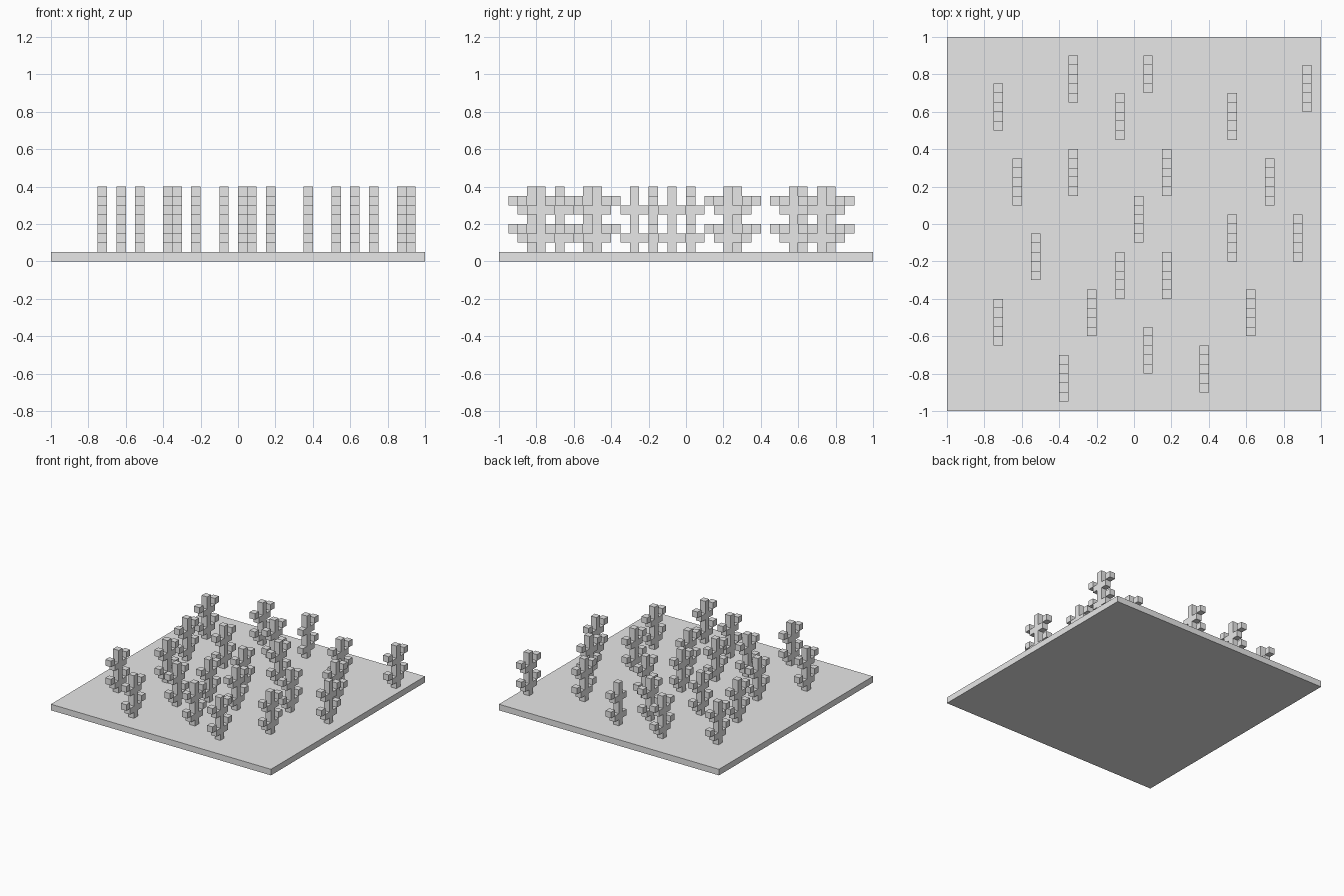
import bpy, bmesh
from mathutils import Matrix, Vector

cube = bpy.data.objects.get("Cube")
if cube:
    bpy.data.objects.remove(cube, do_unlink=True)

CELL = 0.05

grey = bpy.data.materials.new("light_grey")
grey.use_nodes = True
grey.diffuse_color = (0.8, 0.8, 0.8, 1)
grey.node_tree.nodes["Principled BSDF"].inputs["Base Color"].default_value = (0.8, 0.8, 0.8, 1)


def add_box(bm, center, size):
    matrix = Matrix.Translation(center) @ Matrix.Diagonal(Vector(size).to_4d())
    bmesh.ops.create_cube(bm, size=1, matrix=matrix)


def finish(bm, name):
    mesh = bpy.data.meshes.new(name)
    bm.to_mesh(mesh)
    bm.free()
    mesh.materials.append(grey)
    return mesh


def place(mesh, name, location=(0, 0, 0)):
    obj = bpy.data.objects.new(name, mesh)
    obj.location = location
    bpy.context.collection.objects.link(obj)


def cactus_mesh(name, skip=None):
    """Straight trunk with two tiers of stepped block arms along y."""
    bm = bmesh.new()
    add_box(bm, (0, 0, 3.5 * CELL), (CELL, CELL, 7 * CELL))
    for tier in (1.5, 4.5):
        for step in (-2, -1, 1, 2):
            if step != skip:
                z = tier + abs(step) - 1
                add_box(bm, (0, step * CELL, z * CELL), (CELL,) * 3)
    return finish(bm, name)


# Ground slab
bm = bmesh.new()
add_box(bm, (0, 0, CELL / 2), (2, 2, CELL))
place(finish(bm, "ground_slab"), "ground_slab")

# Cactus positions
spots = [
    (-.725, .625), (-.325, .775), (.925, .725), (-.075, .575), (.525, .575),
    (-.625, .225), (-.325, .275), (.175, .275), (.725, .225), (.025, .025),
    (.525, -.075), (.875, -.075), (-.525, -.175), (-.075, -.275),
    (.175, -.275), (-.225, -.475), (.625, -.475), (-.725, -.525),
    (.075, -.675), (-.375, -.825), (.375, -.775),
]
full = cactus_mesh("cactus")
for i, (x, y) in enumerate(spots, 1):
    place(full, f"cactus_{i}", (x, y, CELL))

# One cactus lacks its front arm tips
place(cactus_mesh("short_armed_cactus", skip=-2), "short_armed_cactus", (.075, .775, CELL))
